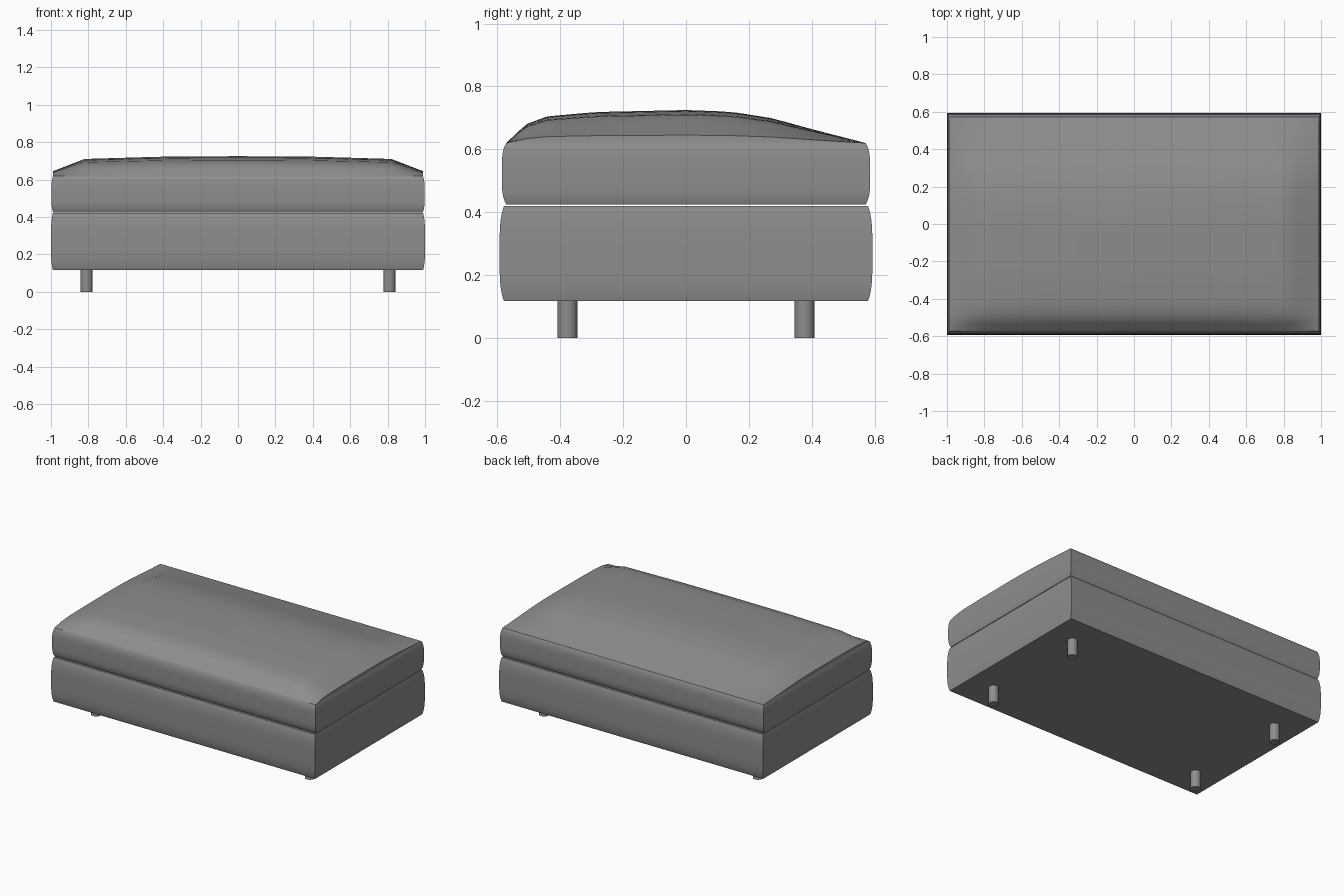
import bpy
import bmesh
import math

if "Cube" in bpy.data.objects:
    bpy.data.objects.remove(bpy.data.objects["Cube"], do_unlink=True)


def make_material(name, rgb):
    mat = bpy.data.materials.new(name)
    mat.use_nodes = True
    mat.diffuse_color = (*rgb, 1)
    mat.node_tree.nodes["Principled BSDF"].inputs["Base Color"].default_value = (*rgb, 1)
    return mat


grey = make_material("grey fabric", (0.27, 0.27, 0.27))


def lookup(points, t):
    """Interpolate linearly along a short profile."""
    for (a, za), (b, zb) in zip(points, points[1:]):
        if t <= b:
            return za + (zb - za) * (t - a) / (b - a)
    return points[-1][1]


# Crown profiles: steep at the front, gentle at the back, rounded at the ends
CROWN_Y = [(-1, 0), (-0.89, 0.57), (-0.77, 0.81), (-0.5, 0.94), (0, 1),
           (0.25, 0.95), (0.48, 0.75), (0.7, 0.42), (1, 0)]
CROWN_X = [(0, 1), (0.4, 0.98), (0.83, 0.86), (1, 0.24)]


def crown(u, v):
    return 0.105 * lookup(CROWN_X, abs(u)) * lookup(CROWN_Y, v)


def flat(u, v):
    return 0


def finish(name, bm):
    mesh = bpy.data.meshes.new(name)
    bm.to_mesh(mesh)
    bm.free()
    obj = bpy.data.objects.new(name, mesh)
    bpy.context.collection.objects.link(obj)
    mesh.materials.append(grey)
    bpy.ops.object.select_all(action="DESELECT")
    obj.select_set(True)
    bpy.context.view_layer.objects.active = obj
    bpy.ops.object.shade_smooth_by_angle(angle=math.radians(35))
    return obj


def padded_block(name, half_x, half_y, z0, z1, top):
    """Box with softly bulging sides and a shaped top."""
    bm = bmesh.new()
    bmesh.ops.create_cube(bm, size=2)
    bmesh.ops.subdivide_edges(bm, edges=bm.edges[:], cuts=31, use_grid_fill=True)
    for vert in bm.verts:
        u, v, w = (math.sin(c * math.pi / 2) for c in vert.co)
        pinch = abs(w) ** 4
        rise = top(u, v) if w > 0.9999 else 0
        vert.co = (u * (half_x - 0.01 * pinch),
                   v * (half_y - 0.014 * pinch),
                   z0 + (z1 - z0) * (w + 1) / 2 + rise)
    return finish(name, bm)


# Upholstered base and domed seat cushion
padded_block("base", 1.0, 0.593, 0.117, 0.42, flat)
padded_block("seat_cushion", 0.998, 0.586, 0.425, 0.62, crown)

# Four round legs
for side, x in (("right", -0.81), ("left", 0.81)):
    for end, y in (("front", -0.377), ("back", 0.377)):
        bm = bmesh.new()
        bmesh.ops.create_cone(bm, cap_ends=True, segments=24,
                              radius1=0.032, radius2=0.032, depth=0.125)
        bmesh.ops.translate(bm, verts=bm.verts, vec=(x, y, 0.0625))
        finish(f"leg_{end}_{side}", bm)
